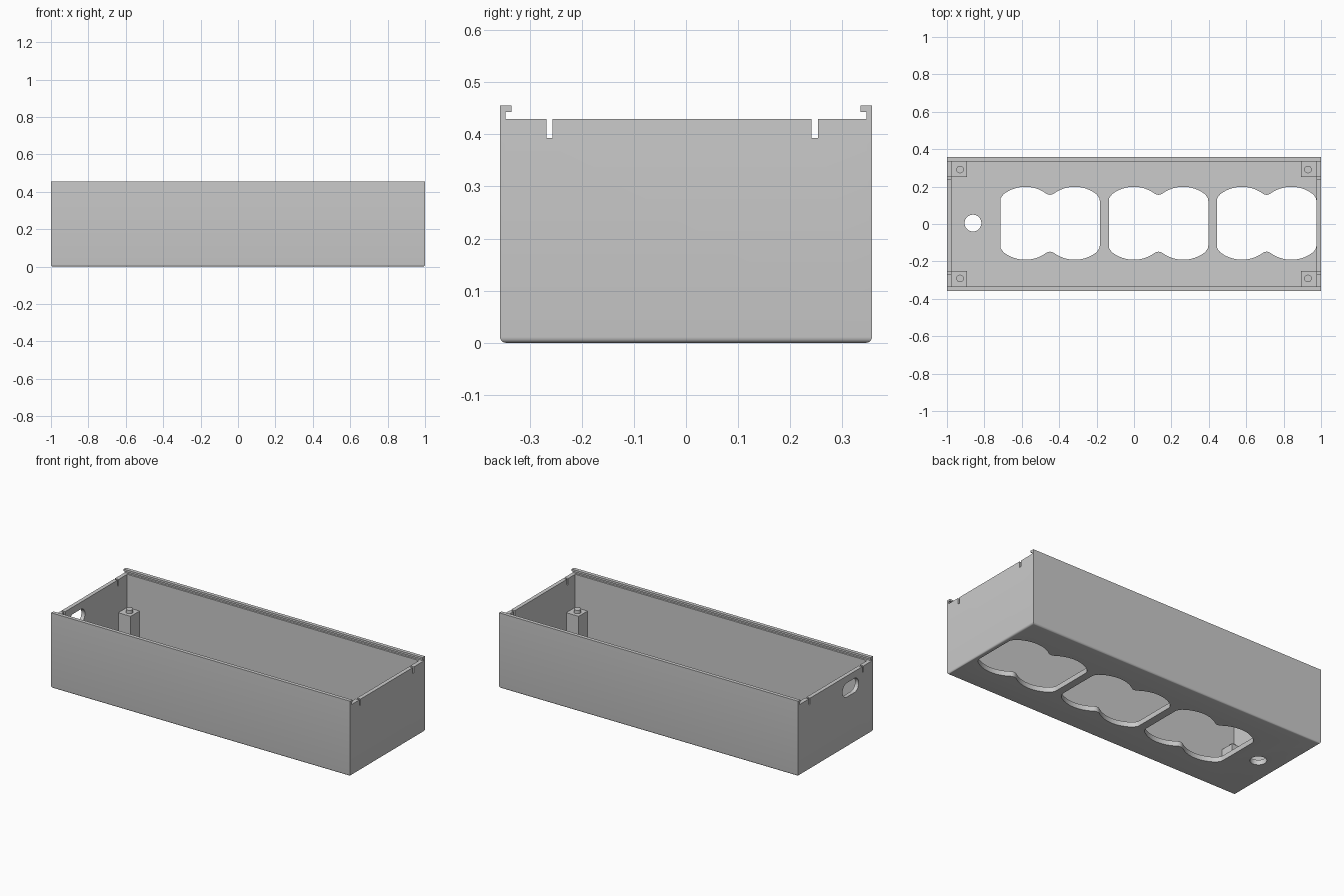
import bpy, bmesh, math

if "Cube" in bpy.data.objects:
    bpy.data.objects.remove(bpy.data.objects["Cube"], do_unlink=True)

grey = bpy.data.materials.new("light grey plastic")
grey.use_nodes = True
colour = (0.6, 0.6, 0.6, 1)
grey.diffuse_color = colour
grey.node_tree.nodes["Principled BSDF"].inputs["Base Color"].default_value = colour


def prism(name, points, axis, lo, hi, bevel_bottom=0):
    """Extrude a 2D outline along x (outline in y, z) or z (outline in x, y)."""
    bm = bmesh.new()
    if axis == "x":
        place = lambda p, t: (t, p[0], p[1])
    else:
        place = lambda p, t: (p[0], p[1], t)
    face = bm.faces.new([bm.verts.new(place(p, lo)) for p in points])
    ext = bmesh.ops.extrude_face_region(bm, geom=[face])["geom"]
    shift = (hi - lo, 0, 0) if axis == "x" else (0, 0, hi - lo)
    bmesh.ops.translate(bm, vec=shift, verts=[g for g in ext if isinstance(g, bmesh.types.BMVert)])
    bmesh.ops.recalc_face_normals(bm, faces=bm.faces)
    if bevel_bottom:
        edges = [e for e in bm.edges if all(v.co.z < 0.001 for v in e.verts)]
        bmesh.ops.bevel(bm, geom=edges, offset=bevel_bottom, segments=4, profile=0.5, affect="EDGES")
    mesh = bpy.data.meshes.new(name)
    bm.to_mesh(mesh)
    bm.free()
    mesh.materials.append(grey)
    obj = bpy.data.objects.new(name, mesh)
    bpy.context.collection.objects.link(obj)
    return obj


def rect(x0, x1, y0, y1):
    return [(x0, y0), (x1, y0), (x1, y1), (x0, y1)]


def circle(cx, cy, r, n=32):
    return [(cx + r * math.cos(2 * math.pi * i / n), cy + r * math.sin(2 * math.pi * i / n)) for i in range(n)]


def activate(obj):
    bpy.ops.object.select_all(action="DESELECT")
    obj.select_set(True)
    bpy.context.view_layer.objects.active = obj


def cut(body, cutter):
    mod = body.modifiers.new("cut", "BOOLEAN")
    mod.operation, mod.solver, mod.object = "DIFFERENCE", "EXACT", cutter
    activate(body)
    bpy.ops.object.modifier_apply(modifier=mod.name)
    bpy.data.objects.remove(cutter, do_unlink=True)


def double_lobe(cx, cy):
    """Twin rounded opening with a soft waist and flat ends."""
    r, lobe, top = 0.19, 0.132, 0.195
    arc = [(lobe + d, top - r + math.sqrt(r * r - d * d))
           for d in [-0.112 + 0.228 * i / 14 for i in range(15)]]
    quarter = [(0, 0.152), (0.01, 0.153)] + arc + [(0.258, 0.143), (0.264, 0.133), (0.266, 0.12)]
    right = quarter + [(x, -y) for x, y in reversed(quarter)]
    left = [(-x, y) for x, y in reversed(right) if x > 0]
    return [(cx + x, cy + y) for x, y in right + left]


# Box shell with grooved lips along both long sides
W, RIM, TOP = 0.357, 0.43, 0.455
lip = [(W, 0), (W, TOP), (0.335, TOP), (0.335, 0.443), (0.346, 0.443), (0.346, RIM)]
section = lip + [(-y, z) for y, z in reversed(lip)]
body = prism("box_shell", section, "x", -1, 1, bevel_bottom=0.011)

# Interior
cut(body, prism("cavity", rect(-0.976, 0.976, -0.335, 0.335), "z", 0.03, 0.437))

# Twin openings and round hole in the floor
for cx in (-0.449, 0.131, 0.709):
    cut(body, prism("opening", double_lobe(cx, 0.004), "z", -0.1, 0.1))
cut(body, prism("round_hole", circle(-0.861, 0.005, 0.045), "z", -0.1, 0.1))

# Narrow notches in the rims of both end walls
for y in (-0.262, 0.247):
    cut(body, prism("notch", rect(y - 0.006, y + 0.006, 0.393, 0.5), "x", -1.1, 1.1))

# Rounded cable slot in one end wall
r = 0.043
slot = [(-0.145 + math.copysign(0.034, math.cos(a)) + r * math.cos(a), 0.345 + r * math.sin(a))
        for a in [2 * math.pi * (i + 0.5) / 32 for i in range(32)]]
cut(body, prism("slot", slot, "x", -1.1, -0.9))
activate(body)
bpy.ops.object.shade_smooth_by_angle(angle=math.radians(30))

# Corner posts with locating pegs
for sx, side in ((-1, "right"), (1, "left")):
    for sy, end in ((-1, "front"), (1, "back")):
        x0, x1 = sorted((sx * 0.893, sx * 0.98))
        y0, y1 = sorted((sy * 0.25, sy * 0.34))
        prism(f"{end}_{side}_post", rect(x0, x1, y0, y1), "z", 0.02, 0.23)
        peg = prism(f"{end}_{side}_peg", circle(sx * 0.93, sy * 0.291, 0.02, 24), "z", 0.22, 0.25)
        activate(peg)
        bpy.ops.object.shade_smooth_by_angle(angle=math.radians(30))
